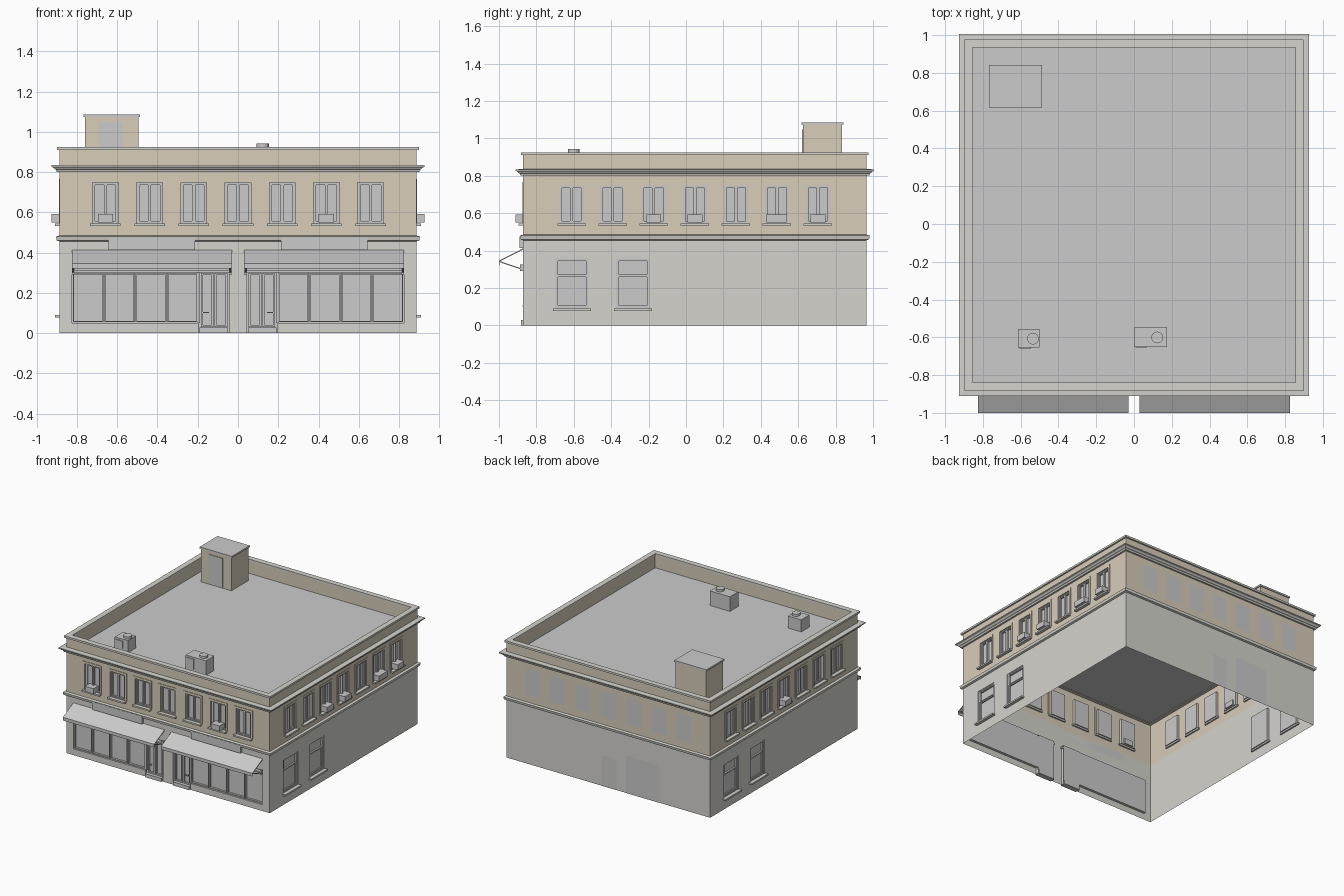
import bpy, bmesh
from math import pi
from mathutils import Matrix, Vector

if "Cube" in bpy.data.objects:
    bpy.data.objects.remove(bpy.data.objects["Cube"])

HX, HY, CY = 0.886, 0.918, 0.047      # wall half sizes and centre in y
PITCH = 0.2195
WIN_U = [i * PITCH for i in range(-3, 4)]


def material(name, col):
    m = bpy.data.materials.new(name)
    m.diffuse_color = (*col, 1)
    m.use_nodes = True
    m.node_tree.nodes["Principled BSDF"].inputs["Base Color"].default_value = m.diffuse_color
    return m


TAN = material("tan_render", (0.69, 0.61, 0.49))
STONE = material("pale_stone", (0.66, 0.655, 0.61))

# Local frame per facade: x along the wall, -y outwards, z up
SIDES = {n: Matrix.Translation((0, CY, 0)) @ Matrix.Rotation(k * pi / 2, 4, 'Z')
         @ Matrix.Translation((0, -(HX if k % 2 else HY), 0))
         for k, n in enumerate(("front", "right", "back", "left"))}
WORLD = Matrix.Identity(4)


def finish(bm, name, mat=None, closed=True):
    bmesh.ops.remove_doubles(bm, verts=bm.verts, dist=1e-5) if not closed else None
    if closed:
        bmesh.ops.recalc_face_normals(bm, faces=bm.faces)
    me = bpy.data.meshes.new(name)
    bm.to_mesh(me)
    bm.free()
    ob = bpy.data.objects.new(name, me)
    bpy.context.collection.objects.link(ob)
    if mat:
        me.materials.append(mat)
    return ob


def face(bm, M, pts):
    return bm.faces.new([bm.verts.new(M @ Vector(p)) for p in pts])


def box(bm, M, x0, x1, y0, y1, z0, z1):
    T = Matrix.Translation(((x0 + x1) / 2, (y0 + y1) / 2, (z0 + z1) / 2))
    S = Matrix.Diagonal((abs(x1 - x0), abs(y1 - y0), abs(z1 - z0), 1))
    bmesh.ops.create_cube(bm, size=1, matrix=M @ T @ S)


def rim(bm, M, x0, x1, z0, z1, w, y0, y1):
    x0, x1 = sorted((x0, x1))
    box(bm, M, x0, x0 + w, y0, y1, z0, z1)
    box(bm, M, x1 - w, x1, y0, y1, z0, z1)
    box(bm, M, x0 + w, x1 - w, y0, y1, z0, z0 + w)
    box(bm, M, x0 + w, x1 - w, y0, y1, z1 - w, z1)


def wall(bm, M, half, z0, z1, holes, depth=0.02):
    """Single-skin wall with rectangular openings and reveals."""
    xs = sorted({-half, half, *(v for h in holes for v in h[:2])})
    zs = sorted({z0, z1, *(v for h in holes for v in h[2:])})
    for a, b in zip(xs, xs[1:]):
        for c, d in zip(zs, zs[1:]):
            mx, mz = (a + b) / 2, (c + d) / 2
            if not any(h[0] < mx < h[1] and h[2] < mz < h[3] for h in holes):
                face(bm, M, [(a, 0, c), (b, 0, c), (b, 0, d), (a, 0, d)])
    for a, b, c, d in holes:
        loop = [(a, c), (b, c), (b, d), (a, d)]
        for p, q in zip(loop, loop[1:] + loop[:1]):
            face(bm, M, [(p[0], 0, p[1]), (p[0], depth, p[1]),
                         (q[0], depth, q[1]), (q[0], 0, q[1])])


def ring(name, profile, mat):
    """Closed profile of (offset from wall, z) swept round the building."""
    bm = bmesh.new()
    rows = [[bm.verts.new((sx * (HX + o), CY + sy * (HY + o), z)) for o, z in profile]
            for sx, sy in ((-1, -1), (1, -1), (1, 1), (-1, 1))]
    n = len(profile)
    for i in range(4):
        a, b = rows[i], rows[(i + 1) % 4]
        for j in range(n):
            bm.faces.new((a[j], b[j], b[(j + 1) % n], a[(j + 1) % n]))
    finish(bm, name, mat)


# Openings
upper = [(u - 0.064, u + 0.064, 0.545, 0.748) for u in WIN_U]
lower_side = [(u - 0.09, u + 0.09, 0.09, 0.358) for u in (-0.657, -0.33)]
shop = [(-0.825, -0.195, 0.05, 0.32), (-0.195, -0.045, 0, 0.32),
        (0.195, 0.825, 0.05, 0.32), (0.045, 0.195, 0, 0.32)]

# Walls of both storeys
up, low = bmesh.new(), bmesh.new()
for n, M in SIDES.items():
    half = HY if n in ("right", "left") else HX
    wall(up, M, half, 0.47, 0.91, [] if n == "back" else upper)
    wall(low, M, half, 0, 0.47, {"front": shop, "back": []}.get(n, lower_side))
finish(up, "upper_walls", TAN, False)
finish(low, "lower_walls", STONE, False)

# Bands, cornice, parapet and roof
ring("belt_course", [(0, .455), (.014, .46), (.018, .48), (0, .485)], STONE)
ring("cornice", [(0, .8), (.014, .8), (.018, .812), (.026, .816), (.03, .822),
                 (.04, .826), (.04, .834), (0, .836)], STONE)
ring("parapet_inner", [(-.001, .805), (-.001, .912), (-.026, .912), (-.026, .805)], TAN)
ring("coping", [(-.031, .91), (.012, .91), (.012, .925), (-.031, .925)], STONE)
bm = bmesh.new()
face(bm, WORLD, [(sx * HX, CY + sy * HY, 0.81) for sx, sy in ((-1, -1), (1, -1), (1, 1), (-1, 1))])
finish(bm, "roof_deck", None, False)

# Windows with frames, surrounds and sills
glass, frames, sills, trims = (bmesh.new() for _ in range(4))
for n in ("front", "right", "left"):
    M = SIDES[n]
    for a, b, c, d in upper + ([] if n == "front" else lower_side):
        face(glass, M, [(a, .02, c), (b, .02, c), (b, .02, d), (a, .02, d)])
        rim(frames, M, a, b, c, d, .008, .004, .02)
        box(sills, M, a - .012, b + .012, -.024, .012, c - .012, c)
        m, k = (a + b) / 2, (c + d) / 2
        if c > .4:
            rim(frames, M, a + .008, m - .003, c + .008, d - .008, .005, .009, .02)
            rim(frames, M, m + .003, b - .008, c + .008, d - .008, .005, .009, .02)
            box(frames, M, m - .003, m + .003, .006, .02, c, d)
            for e in (a - .016, b):
                box(trims, M, e, e + .016, -.004, .001, c, d)
            box(trims, M, a - .016, b + .016, -.004, .001, d, d + .018)
        else:
            k = .265
            rim(frames, M, a + .008, b - .008, k, d - .008, .007, .007, .02)
            rim(frames, M, a + .008, b - .008, c + .008, k, .007, .011, .02)
finish(glass, "window_glass", None, False)
finish(frames, "window_frames")
finish(sills, "window_sills", STONE)
finish(trims, "window_surrounds", TAN)

# Flat windows and doors of the back
bm = bmesh.new()
for a, b, c, d in upper + [(-.06, .07, 0, .245), (.155, .44, 0, .295)]:
    face(bm, SIDES["back"], [(a, -.002, c), (b, -.002, c), (b, -.002, d), (a, -.002, d)])
finish(bm, "back_panels", None, False)

# Window air conditioners
bm = bmesh.new()
for n, i, w in (("front", 0, .038), ("front", 5, .038), ("right", 2, .04), ("right", 3, .04),
                ("right", 5, .055), ("right", 6, .04), ("left", 3, .04)):
    box(bm, SIDES[n], WIN_U[i] - w, WIN_U[i] + w, -.04, .03, .55, .592)
finish(bm, "air_conditioners")

# Two mirrored shopfronts
F = SIDES["front"]
front, panes, doors, awn, signs = (bmesh.new() for _ in range(5))
for s in (-1, 1):
    for i in range(4):
        a, b = s * (.2 + i * .156), s * (.2 + i * .156 + .152)
        x0, x1 = sorted((a, b))
        rim(front, F, x0, x1, .055, .298, .006, .004, .02)
    x0, x1 = sorted((s * .195, s * .825))
    face(panes, F, [(x0, .02, .05), (x1, .02, .05), (x1, .02, .32), (x0, .02, .32)])
    x0, x1 = sorted((s * .045, s * .195))
    face(panes, F, [(x0, .025, 0), (x1, .025, 0), (x1, .025, .32), (x0, .025, .32)])
    box(front, F, s * .035, s * .825, -.012, .02, .3, .312)
    box(front, F, s * .188, s * .2, 0, .022, .05, .3)
    # double door, handles and step
    for a, b in ((.053, .117), (.121, .185)):
        rim(doors, F, s * a, s * b, .03, .298, .01, .01, .025)
    box(doors, F, s * .145, s * .175, -.004, .01, .1, .106)
    box(doors, F, s * .05, s * .19, -.012, .03, 0, .028)
    # awning with folding arms
    prof = [(0, .412), (-.129, .347), (-.129, .322), (-.125, .322), (-.125, .342), (0, .404)]
    ends = [[awn.verts.new(F @ Vector((s * x, y, z))) for y, z in prof] for x in (.03, .825)]
    awn.faces.new(ends[0])
    awn.faces.new(ends[1])
    for j in range(6):
        k = (j + 1) % 6
        awn.faces.new((ends[0][j], ends[1][j], ends[1][k], ends[0][k]))
    for x in (.035, .815):
        arm = Matrix.Translation((0, 0, .298)) @ Matrix.Rotation(-.33, 4, 'X')
        box(awn, F @ arm, s * x, s * (x + .006), -.13, 0, -.003, .003)
        box(awn, F, s * (x - .004), s * (x + .01), -.016, 0, .29, .325)
    box(signs, F, s * .213, s * .643, -.018, 0, .413, .474)
finish(front, "shopfront_frames")
finish(panes, "shopfront_glass", None, False)
finish(doors, "shop_doors")
finish(awn, "awnings")
finish(signs, "blank_sign_boards")

# Roof access hut
bm = bmesh.new()
box(bm, WORLD, -.76, -.495, .625, .835, .81, 1.075)
finish(bm, "roof_hut", TAN)
bm = bmesh.new()
box(bm, WORLD, -.767, -.487, .618, .842, 1.073, 1.086)
finish(bm, "roof_hut_cap")
bm = bmesh.new()
box(bm, WORLD, -.69, -.57, .619, .626, .815, 1.047)
finish(bm, "roof_hut_door")

# Rooftop ventilation units
bm = bmesh.new()
for x0, x1, y0, y1, top, fx in ((-.615, -.5, -.655, -.555, .905, -.535), (0, .175, -.65, -.547, .925, .123)):
    box(bm, WORLD, x0, x1, y0, y1, .81, top)
    box(bm, WORLD, x0 + .008, x0 + .07, y0 - .005, y0, .83, top - .015)
    bmesh.ops.create_cone(bm, cap_ends=True, segments=16, radius1=.031, radius2=.031, depth=.018,
                          matrix=Matrix.Translation((fx, (y0 + y1) / 2 - .002, top + .008)))
finish(bm, "roof_vent_units")
